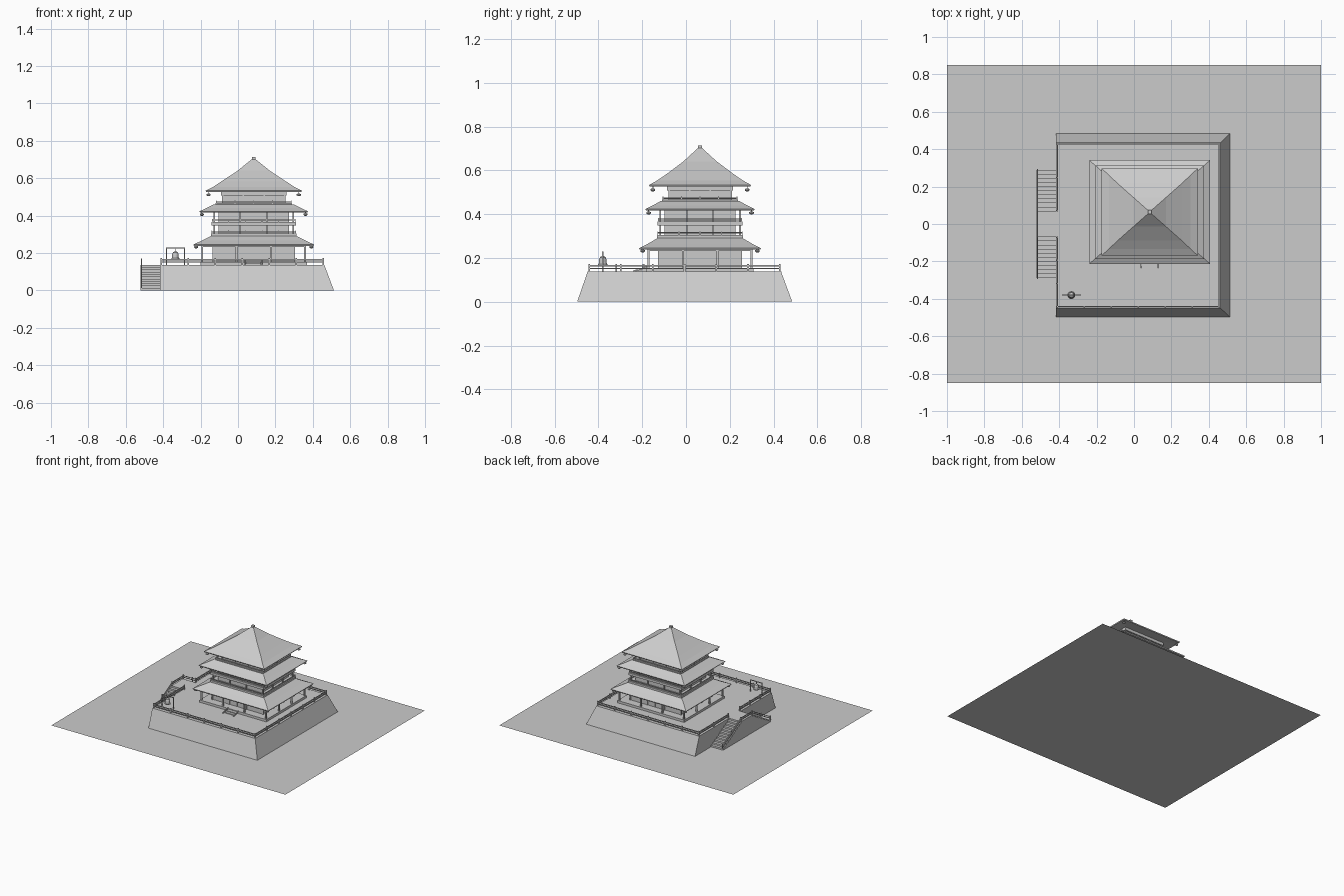
import bpy, bmesh, math
from mathutils import Vector

if "Cube" in bpy.data.objects:
    bpy.data.objects.remove(bpy.data.objects["Cube"])

CX, CY, DECK = 0.084, 0.064, 0.137


def mesh_object(name, bm):
    bmesh.ops.recalc_face_normals(bm, faces=bm.faces)
    me = bpy.data.meshes.new(name)
    bm.to_mesh(me)
    bm.free()
    ob = bpy.data.objects.new(name, me)
    bpy.context.collection.objects.link(ob)
    return ob


def add_box(bm, x0, x1, y0, y1, z0, z1):
    v = bmesh.ops.create_cube(bm, size=1)['verts']
    for p in v:
        p.co = Vector((x0 + (p.co.x + .5) * (x1 - x0),
                       y0 + (p.co.y + .5) * (y1 - y0),
                       z0 + (p.co.z + .5) * (z1 - z0)))


def boxes(name, items):
    bm = bmesh.new()
    for b in items:
        add_box(bm, *b)
    return mesh_object(name, bm)


def centred(hx, hy, z0, z1):
    return (CX - hx, CX + hx, CY - hy, CY + hy, z0, z1)


def loft(name, rings):
    # stacked rectangles (x0, x1, y0, y1, z), capped at both ends
    bm = bmesh.new()
    loops = [[bm.verts.new(p) for p in ((a, c, z), (b, c, z), (b, d, z), (a, d, z))]
             for a, b, c, d, z in rings]
    for lo, hi in zip(loops, loops[1:]):
        for i in range(4):
            j = (i + 1) % 4
            bm.faces.new((lo[i], lo[j], hi[j], hi[i]))
    bm.faces.new(loops[0][::-1])
    bm.faces.new(loops[-1])
    return mesh_object(name, bm)


def lathe(bm, profile, x, y, sides):
    rings = [[bm.verts.new((x + r * math.cos(2 * math.pi * i / sides),
                            y + r * math.sin(2 * math.pi * i / sides), z))
              for i in range(sides)] for r, z in profile]
    for lo, hi in zip(rings, rings[1:]):
        for i in range(sides):
            j = (i + 1) % sides
            bm.faces.new((lo[i], lo[j], hi[j], hi[i]))
    bm.faces.new(rings[0][::-1])
    bm.faces.new(rings[-1])


def add_bar(bm, a, b, t):
    # square bar between two points
    a, b = Vector(a), Vector(b)
    d = b - a
    v = bmesh.ops.create_cube(bm, size=1)['verts']
    q = d.to_track_quat('Z', 'Y')
    for p in v:
        p.co = (a + b) / 2 + q @ Vector((p.co.x * t, p.co.y * t, p.co.z * d.length))


def railing(name, path, height, t, spacing):
    bm = bmesh.new()
    for a, b in zip(path, path[1:]):
        a, b = Vector(a), Vector(b)
        n = max(1, round((b - a).length / spacing))
        for f in (.4, .75):
            up = Vector((0, 0, height * f))
            add_bar(bm, a + up, b + up, t)
        for i in range(n + 1):
            p = a.lerp(b, i / n)
            add_bar(bm, p, p + Vector((0, 0, height)), t * 1.2)
    return mesh_object(name, bm)


def columns(name, hx, hy, z0, z1, t, nx=4, ny=4):
    pts = set()
    for i in range(nx):
        for s in (-1, 1):
            pts.add((round(CX - hx + 2 * hx * i / (nx - 1), 4), CY + s * hy))
    for i in range(ny):
        for s in (-1, 1):
            pts.add((round(CX + s * hx, 4), CY - hy + 2 * hy * i / (ny - 1)))
    return boxes(name, [(x - t, x + t, y - t, y + t, z0, z1) for x, y in sorted(pts)])


# ground
bm = bmesh.new()
bm.faces.new([bm.verts.new(p) for p in ((-1, -.85, 0), (1, -.85, 0), (1, .85, 0), (-1, .85, 0))])
mesh_object("ground", bm)

# stone platform, battered on three sides, and the pale deck on top
loft("stone_platform", [(-.417, .513, -.497, .485, 0), (-.417, .462, -.45, .435, DECK - .002)])
boxes("stair_landing", [(-.52, -.417, -.07, .07, 0, DECK - .002)])
deck = boxes("deck", [(-.417, .462, -.45, .435, DECK - .002, DECK),
                      (-.52, -.417, -.07, .07, DECK - .002, DECK)])
pale = bpy.data.materials.new("pale_paving")
pale.diffuse_color = (.95, .95, .95, 1)
pale.use_nodes = True
pale.node_tree.nodes["Principled BSDF"].inputs["Base Color"].default_value = pale.diffuse_color
deck.data.materials.append(pale)

# two stair flights running along the left wall
N, RUN = 10, .022
for side, s in (("front", -1), ("back", 1)):
    items = []
    for i in range(N):
        y0, y1 = sorted((s * (.07 + RUN * i), s * (.07 + RUN * (i + 1))))
        items.append((-.52, -.417, y0, y1, 0, DECK * (N - i) / (N + 1)))
    boxes(side + "_stairs", items)
    railing(side + "_stair_rail", [(-.516, s * .07, DECK), (-.516, s * .29, .012)], .034, .005, .12)
railing("landing_rail", [(-.516, -.07, DECK), (-.516, .07, DECK)], .034, .005, .14)

# deck railing, open at the landing
railing("deck_rail", [(-.41, -.07, DECK), (-.41, -.442, DECK), (.455, -.442, DECK),
                      (.455, .428, DECK), (-.41, .428, DECK), (-.41, .07, DECK)], .036, .006, .145)

# ground storey
boxes("plinth", [centred(.285, .245, DECK, .155)])
boxes("entry_steps", [(CX - .04, CX + .04, -.205, -.175, DECK, .149),
                      (CX - .04, CX + .04, -.225, -.2, DECK, .143)])
bm = bmesh.new()
for s in (-1, 1):
    add_bar(bm, (CX + s * .046, -.24, DECK + .003), (CX + s * .046, -.178, .158), .007)
mesh_object("step_cheeks", bm)
boxes("ground_storey_walls", [centred(.215, .185, .155, .25)])
columns("ground_wall_posts", .216, .186, .155, .25, .005)
columns("veranda_columns", .275, .235, .155, .25, .005)
boxes("veranda_beam", [(CX - .28, CX + .28, CY + s * .235 - .004, CY + s * .235 + .004, .232, .243)
                       for s in (-1, 1)] +
      [(CX + s * .275 - .004, CX + s * .275 + .004, CY - .24, CY + .24, .232, .243) for s in (-1, 1)])
boxes("doors", [(CX + s * .03 - .027, CX + s * .03 + .027, CY - .189, CY + .189, .157, .225)
                for s in (-1, 1)])


def roof(name, steps):
    return loft(name, [(CX - hx, CX + hx, CY - hy, CY + hy, z) for hx, hy, z in steps])


# lower and middle skirt roofs
roof("lower_roof", [(.225, .195, .253), (.32, .275, .238), (.323, .278, .245),
                    (.278, .236, .266), (.225, .192, .292)])
roof("middle_roof", [(.2, .17, .43), (.286, .246, .416), (.29, .25, .423),
                     (.253, .215, .440), (.215, .18, .46)])
# concave top roof
roof("top_roof", [(.17, .15, .535), (.254, .230, .526), (.257, .233, .533), (.218, .197, .553),
                  (.172, .153, .583), (.086, .077, .640), (.008, .008, .703)])
boxes("finial", [centred(.01, .01, .698, .714)])


def balcony_rail(name, hx, hy, z, h):
    c = [(CX + a * hx, CY + b * hy, z) for a, b in ((-1, -1), (1, -1), (1, 1), (-1, 1), (-1, -1))]
    return railing(name, c, h, .003, .09)


# middle storeys with two galleries
boxes("middle_walls", [centred(.188, .162, .285, .43)])
boxes("lower_gallery_floor", [centred(.228, .197, .290, .304)])
boxes("upper_gallery_floor", [centred(.226, .195, .348, .366)])
columns("gallery_columns", .212, .182, .30, .425, .004)
balcony_rail("lower_gallery_rail", .224, .193, .304, .016)
balcony_rail("upper_gallery_rail", .222, .191, .366, .016)

# top storey
boxes("top_gallery_floor", [centred(.205, .173, .457, .466)])
balcony_rail("top_gallery_rail", .201, .169, .466, .014)
boxes("top_storey_walls", [centred(.165, .140, .46, .535)])
columns("top_wall_posts", .166, .141, .46, .53, .004)
boxes("top_wall_beam", [centred(.175, .15, .508, .53)])

# small lanterns under the eave corners
bm = bmesh.new()
for hx, hy, z, top in ((.308, .262, .232, .243), (.277, .235, .406, .42), (.241, .215, .511, .53)):
    for sx in (-1, 1):
        for sy in (-1, 1):
            x, y = CX + sx * hx, CY + sy * hy
            lathe(bm, [(.005, z - .007), (.011, z - .003), (.011, z + .003), (.005, z + .007)], x, y, 10)
            add_bar(bm, (x, y, z), (x, y, top), .003)
mesh_object("eave_lanterns", bm)

# bell frame and bell in the front left corner
BX, BY = -.335, -.38
bm = bmesh.new()
for s in (-1, 1):
    add_bar(bm, (BX + s * .048, BY, DECK), (BX + s * .048, BY, .228), .005)
add_bar(bm, (BX - .051, BY, .226), (BX + .051, BY, .226), .005)
add_bar(bm, (BX, BY, .2), (BX, BY, .226), .004)
mesh_object("bell_frame", bm)
bm = bmesh.new()
lathe(bm, [(.021, .166), (.021, .172), (.018, .176), (.017, .192), (.013, .203), (.004, .209)], BX, BY, 16)
mesh_object("bell", bm)
